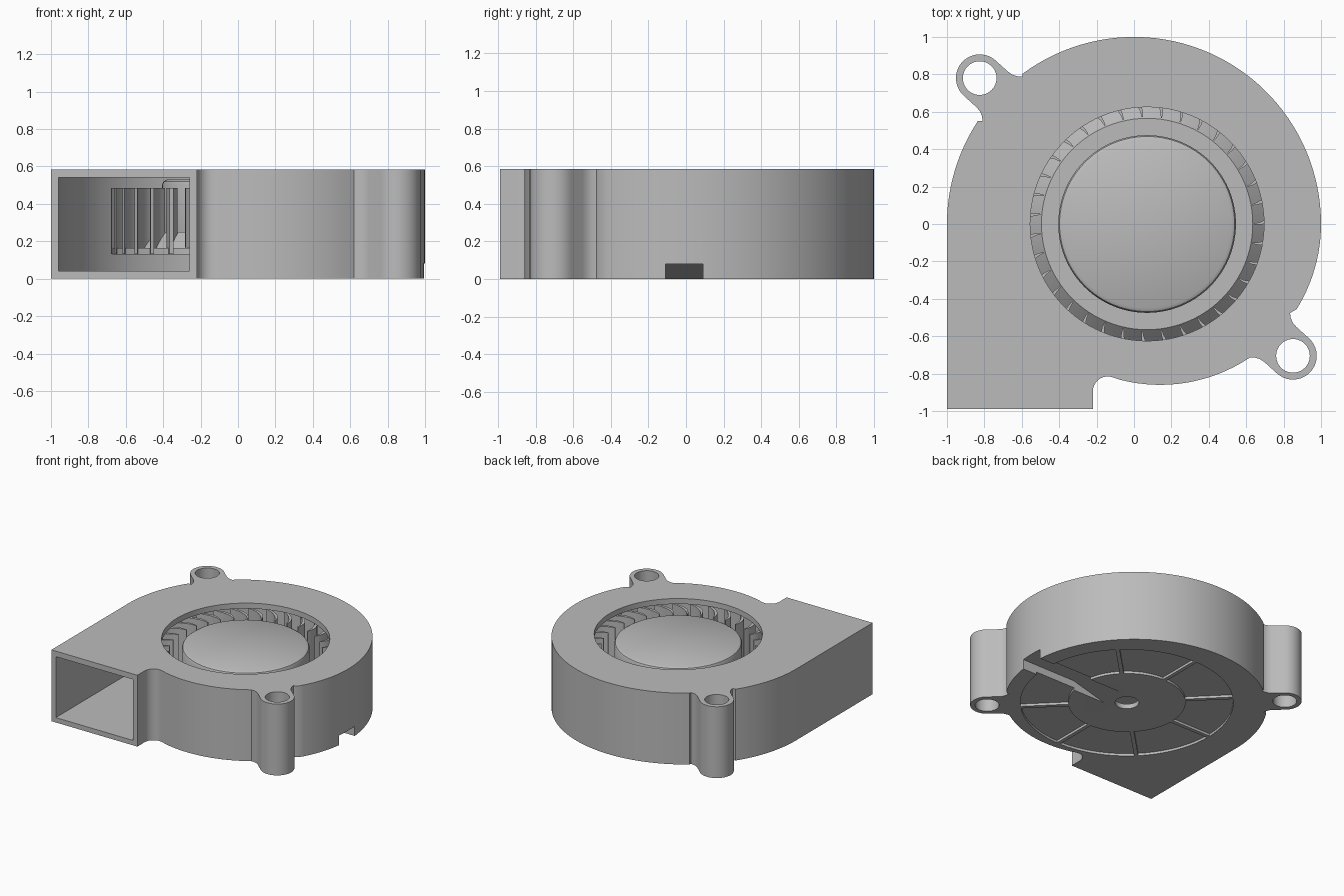
import bpy, bmesh
from math import sin, cos, radians, tau
from mathutils import Matrix, Vector

if "Cube" in bpy.data.objects:
    bpy.data.objects.remove(bpy.data.objects["Cube"], do_unlink=True)

AXIS = (0.07, 0.0)      # impeller centre
HEIGHT = 0.585

grey = bpy.data.materials.new("plain grey")
grey.use_nodes = True
colour = (0.5, 0.5, 0.5, 1)
grey.diffuse_color = colour
grey.node_tree.nodes["Principled BSDF"].inputs["Base Color"].default_value = colour


def arc(centre, radius, start, end, steps):
    angles = [radians(start + (end - start) * i / steps) for i in range(steps + 1)]
    return [(centre[0] + radius * cos(a), centre[1] + radius * sin(a)) for a in angles]


def circle(centre, radius, steps=64):
    return arc(centre, radius, 0, 360, steps)[:-1]


def make_object(name, bm):
    bmesh.ops.recalc_face_normals(bm, faces=bm.faces)
    mesh = bpy.data.meshes.new(name)
    bm.to_mesh(mesh)
    bm.free()
    mesh.materials.append(grey)
    obj = bpy.data.objects.new(name, mesh)
    bpy.context.collection.objects.link(obj)
    return obj


def add_prism(bm, outline, low, high):
    bottom = [bm.verts.new((x, y, low)) for x, y in outline]
    top = [bm.verts.new((x, y, high)) for x, y in outline]
    bm.faces.new(bottom)
    bm.faces.new(top)
    for i in range(len(outline)):
        j = (i + 1) % len(outline)
        bm.faces.new((bottom[i], bottom[j], top[j], top[i]))


def prism(name, outline, low, high):
    bm = bmesh.new()
    add_prism(bm, outline, low, high)
    return make_object(name, bm)


def activate(obj):
    bpy.ops.object.select_all(action="DESELECT")
    obj.select_set(True)
    bpy.context.view_layer.objects.active = obj


def boolean(target, tool, operation="DIFFERENCE"):
    activate(target)
    mod = target.modifiers.new("cut", "BOOLEAN")
    mod.operation = operation
    mod.solver = "EXACT"
    mod.object = tool
    bpy.ops.object.modifier_apply(modifier=mod.name)
    bpy.data.objects.remove(tool, do_unlink=True)


def smooth(obj, angle=30):
    activate(obj)
    bpy.ops.object.shade_smooth_by_angle(angle=radians(angle))


# Screw lug: rounded ear with a filleted neck on either side
def lug(centre, direction):
    side = [(-0.165, 0.16), (-0.145, 0.143), (-0.12, 0.131), (-0.09, 0.127)]
    local = [(u, -v) for u, v in side] + arc((0, 0), 0.127, -90, 90, 20) + side[::-1]
    turn = Matrix.Rotation(radians(direction), 2)
    return [tuple(turn @ Vector(p) + Vector(centre)) for p in local]


LUGS = [((0.85, -0.705), -42), ((-0.825, 0.78), 138)]

# Housing: scroll outline with outlet, tongue fillet and two lugs
outline = [(-1, -0.99), (-0.22, -0.99)]
outline += arc((-0.14, -0.895), 0.08, 180, 80, 8)
outline += arc((0.14, 0), 0.86, 256, 303, 16) + lug(*LUGS[0])
outline += arc((0.14, 0), 0.86, 328, 360, 12)
outline += arc((0, 0), 1, 0, 126.5, 44)[1:] + lug(*LUGS[1])
outline += arc((0, 0), 1, 146.5, 180, 12)
housing = prism("housing", outline, 0, HEIGHT)

# Air passage, open at the outlet
passage = [(-0.96, -1.2), (-0.26, -1.2), (-0.26, -0.9), (-0.25, -0.85), (-0.225, -0.81),
           (-0.18, -0.785), (-0.12, -0.782)]
passage += arc((0.14, 0), 0.82, 256, 360, 36) + arc((0, 0), 0.96, 0, 180, 64)[1:]
boolean(housing, prism("passage_cutter", passage, 0.04, 0.54))

# Inlet, lug holes and shaft hole
boolean(housing, prism("inlet_cutter", circle(AXIS, 0.625, 96), 0.3, 0.7))
for centre, direction in LUGS:
    boolean(housing, prism("lug_hole_cutter", circle(centre, 0.09, 40), -0.1, 0.7))
boolean(housing, prism("shaft_hole_cutter", circle(AXIS, 0.09, 32), -0.1, 0.1))

# Underside pockets, leaving radial ribs between them
bm = bmesh.new()
for k in range(8):
    middle = 45 * k + 22.5
    sector = arc(AXIS, 0.8, middle - 21.4, middle + 21.4, 16)
    sector += arc(AXIS, 0.44, middle + 20.5, middle - 20.5, 12)
    add_prism(bm, sector, -0.1, 0.02)
boolean(housing, make_object("pocket_cutter", bm))

# Cable channel: raised floor pad, then a ramped slot out through the wall
pad = [(0.19, -0.13), (0.975, -0.13), (0.975, 0.12), (0.19, 0.12)]
boolean(housing, prism("channel_pad", pad, 0.025, 0.11), "UNION")
bm = bmesh.new()
profile = [(0.2, 0), (0.5, 0.08), (1.2, 0.08), (1.2, -0.1), (0.2, -0.1)]
near = [bm.verts.new((x, -0.11, z)) for x, z in profile]
face = bm.faces.new(near)
ext = bmesh.ops.extrude_face_region(bm, geom=[face])
bmesh.ops.translate(bm, vec=(0, 0.2, 0),
                    verts=[v for v in ext["geom"] if isinstance(v, bmesh.types.BMVert)])
boolean(housing, make_object("channel_cutter", bm))
smooth(housing)

# Impeller hub: lathe profile with rounded cap and sloped skirt
profile = [(0, 0.13), (0.74, 0.13), (0.74, 0.165), (0.65, 0.165), (0.565, 0.25),
           (0.475, 0.25), (0.475, 0.505), (0.468, 0.52), (0.45, 0.53), (0, 0.53)]
bm = bmesh.new()
points = [bm.verts.new((r, 0, z)) for r, z in profile]
edges = [bm.edges.new(pair) for pair in zip(points, points[1:])]
bmesh.ops.spin(bm, geom=points + edges, cent=(0, 0, 0), axis=(0, 0, 1),
               angle=tau, steps=96, use_duplicate=False)
bmesh.ops.remove_doubles(bm, verts=bm.verts, dist=0.0005)
hub = make_object("impeller_hub", bm)
hub.location = (*AXIS, 0)
smooth(hub)

# Impeller blades: forward-curved and tapered towards the inside
BLADES = 35
bm = bmesh.new()
for k in range(BLADES):
    front, back = [], []
    for i in range(7):
        t = i / 6
        radius = 0.572 + 0.178 * t
        angle = tau * k / BLADES + 0.16 * t * t
        half = (0.003 + 0.011 * min(1, 2 * t)) / radius
        for rail, offset in ((front, half), (back, -half)):
            rail.append((radius * cos(angle + offset), radius * sin(angle + offset)))
    add_prism(bm, back + front[::-1], 0.132, 0.485)
blades = make_object("impeller_blades", bm)
blades.location = (*AXIS, 0)
smooth(blades)
